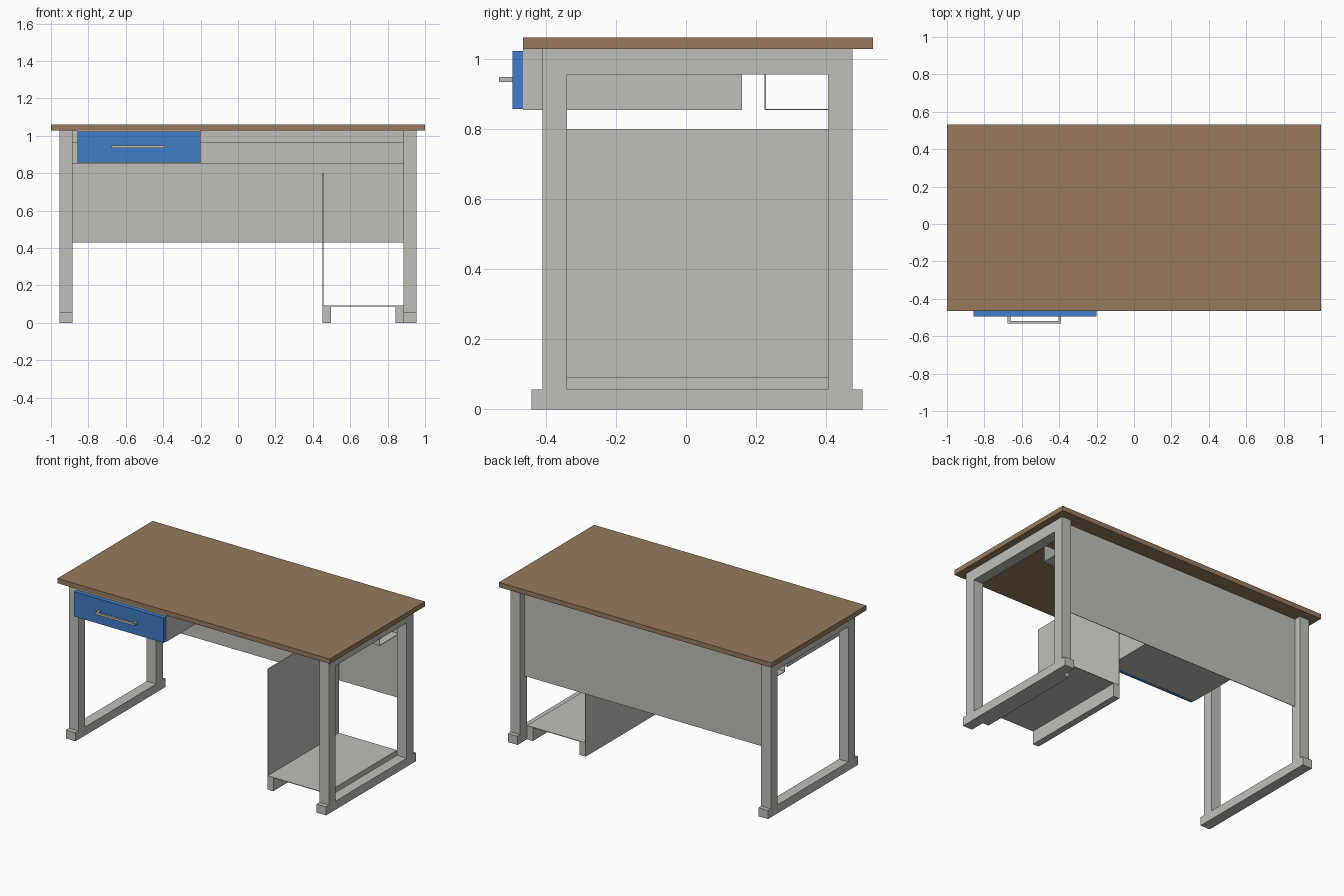
import bpy
import bmesh
from mathutils import Vector

if "Cube" in bpy.data.objects:
    bpy.data.objects.remove(bpy.data.objects["Cube"], do_unlink=True)


def make_material(name, rgb):
    mat = bpy.data.materials.new(name)
    mat.use_nodes = True
    color = (*rgb, 1.0)
    mat.diffuse_color = color
    mat.node_tree.nodes["Principled BSDF"].inputs["Base Color"].default_value = color
    return mat


WOOD = make_material("brown wood", (0.314, 0.195, 0.107))
GREY = make_material("grey metal", (0.52, 0.52, 0.49))
BLUE = make_material("blue paint", (0.053, 0.205, 0.578))


def box(name, x, y, z, mat):
    """Box spanning the (min, max) pairs x, y and z."""
    bm = bmesh.new()
    bmesh.ops.create_cube(bm, size=1)
    spans = (x, y, z)
    center = Vector([(a + b) / 2 for a, b in spans])
    bmesh.ops.scale(bm, vec=[b - a for a, b in spans], verts=bm.verts)
    mesh = bpy.data.meshes.new(name)
    bm.to_mesh(mesh)
    bm.free()
    mesh.materials.append(mat)
    obj = bpy.data.objects.new(name, mesh)
    obj.location = center
    bpy.context.collection.objects.link(obj)
    return obj


SHEET = 0.004            # sheet metal thickness
TOP = 1.028              # underside of the table top
INNER, OUTER = 0.885, 0.955
FRONT, BACK = -0.34, 0.405   # inner faces of the posts
POST = 0.07
FOOT, RAIL = 0.057, 0.955

# Table top
box("table_top", (-1, 1), (-0.465, 0.533), (TOP, 1.06), WOOD)

# Side frames: foot bar, two posts and a top rail on each side
for side, sign in (("left", 1), ("right", -1)):
    x = sorted((sign * INNER, sign * OUTER))
    box(side + "_foot_bar", x, (-0.44, 0.503), (0, FOOT), GREY)
    box(side + "_front_post", x, (FRONT - POST, FRONT), (FOOT, TOP), GREY)
    box(side + "_back_post", x, (BACK, BACK + POST), (FOOT, TOP), GREY)
    box(side + "_top_rail", x, (FRONT, BACK), (RAIL, TOP), GREY)

# Back panel and the open-ended cable tray in front of it
PANEL = 0.426
span = (-INNER, INNER)
box("back_panel", span, (PANEL, PANEL + SHEET), (0.43, TOP), GREY)
box("cable_tray_floor", span, (0.224, PANEL), (0.853, 0.853 + SHEET), GREY)
box("cable_tray_wall", span, (0.224, 0.224 + SHEET), (0.853 + SHEET, 0.968), GREY)

# Drawer
DRAWER_X = (-0.858, -0.2)
box("drawer_body", DRAWER_X, (-0.465, 0.16), (0.853, TOP), GREY)
box("drawer_front", DRAWER_X, (-0.495, -0.465), (0.857, 1.022), BLUE)

# Drawer handle: a bar on two stems
HANDLE_Z = (0.934, 0.948)
BAR = 0.014
h0, h1 = -0.675, -0.39
box("handle_bar", (h0, h1), (-0.533, -0.533 + BAR), HANDLE_Z, GREY)
for name, x in (("right", h0), ("left", h1 - BAR)):
    box("handle_stem_" + name, (x, x + BAR), (-0.533 + BAR, -0.495), HANDLE_Z, GREY)

# Computer stand: shelf on two runners with an upright side panel
STAND_X, RUNNER, SHELF = 0.453, 0.044, 0.092
depth = (FRONT, BACK)
for name, x in (("inner", STAND_X), ("outer", INNER - RUNNER)):
    box("stand_runner_" + name, (x, x + RUNNER), depth, (0, SHELF - SHEET), GREY)
box("stand_shelf", (STAND_X, INNER), depth, (SHELF - SHEET, SHELF), GREY)
box("stand_side_panel", (STAND_X, STAND_X + SHEET), depth, (SHELF, 0.8), GREY)
